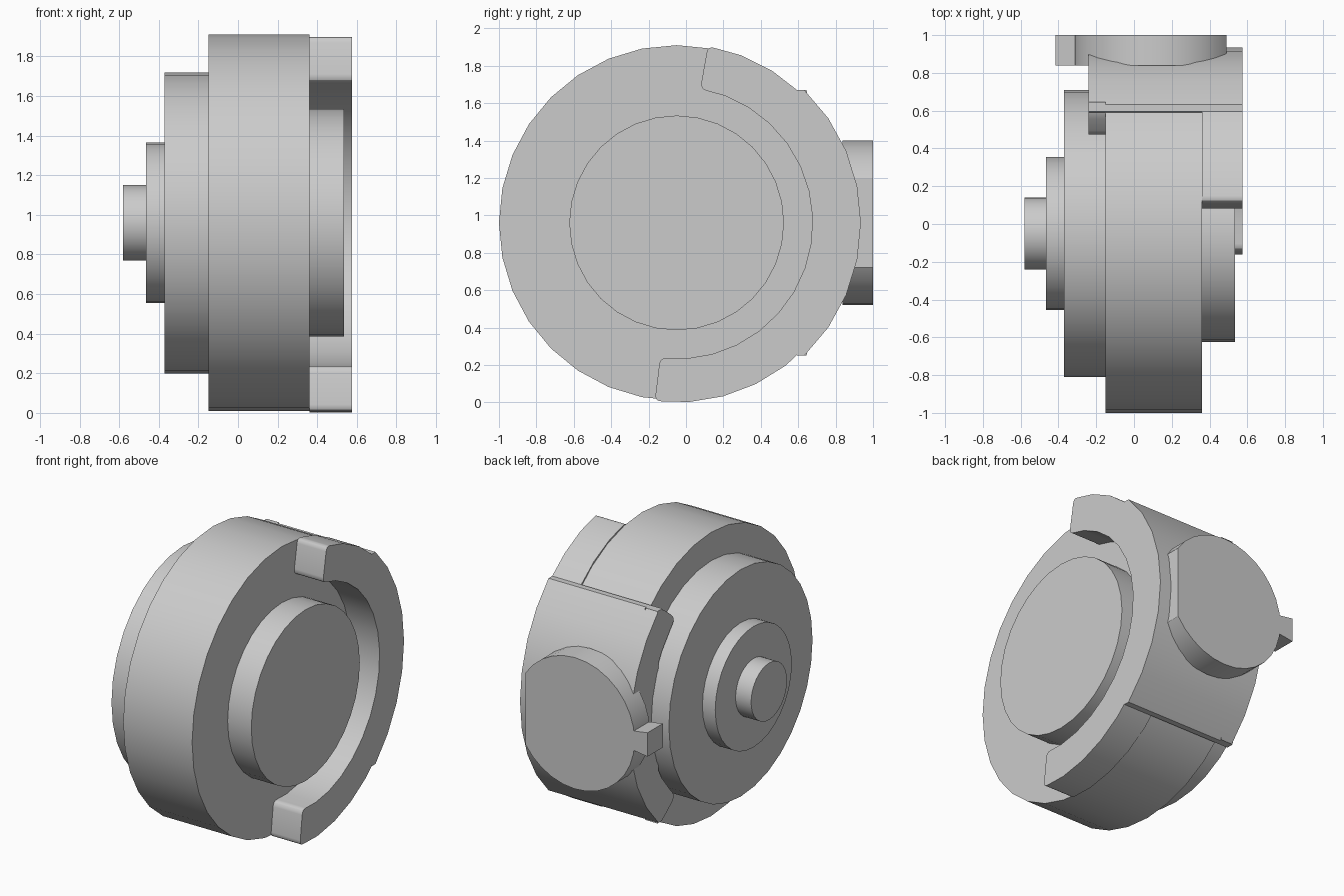
import bpy, bmesh
from math import cos, sin, radians, sqrt
from mathutils import Vector

cube = bpy.data.objects.get("Cube")
if cube:
    bpy.data.objects.remove(cube, do_unlink=True)

grey = bpy.data.materials.new("light_grey")
grey.use_nodes = True
grey.diffuse_color = (0.6, 0.6, 0.6, 1)
grey.node_tree.nodes["Principled BSDF"].inputs["Base Color"].default_value = (0.6, 0.6, 0.6, 1)

CY, CZ = -0.05, 0.96   # main axis, running along x


def prism(name, outline, start, end, axis="x"):
    """Extrude a closed 2D outline along x (outline is y, z) or y (outline is x, z)."""
    bm = bmesh.new()
    place = (lambda p, d: (d, p[0], p[1])) if axis == "x" else (lambda p, d: (p[0], d, p[1]))
    rings = [[bm.verts.new(place(p, d)) for p in outline] for d in (start, end)]
    bm.faces.new(rings[0])
    bm.faces.new(rings[1])
    n = len(outline)
    for i in range(n):
        j = (i + 1) % n
        bm.faces.new((rings[0][i], rings[0][j], rings[1][j], rings[1][i]))
    bmesh.ops.recalc_face_normals(bm, faces=bm.faces)
    mesh = bpy.data.meshes.new(name)
    bm.to_mesh(mesh)
    bm.free()
    mesh.materials.append(grey)
    obj = bpy.data.objects.new(name, mesh)
    bpy.context.collection.objects.link(obj)
    bpy.ops.object.select_all(action="DESELECT")
    obj.select_set(True)
    bpy.context.view_layer.objects.active = obj
    bpy.ops.object.shade_smooth_by_angle(angle=radians(25))
    return obj


def arc(r, a, b, n, cx=CY, cz=CZ):
    """Points on a circle from angle a to angle b in degrees, both included."""
    angles = [radians(a + (b - a) * i / n) for i in range(n + 1)]
    return [Vector((cx + r * cos(t), cz + r * sin(t))) for t in angles]


def fillet(before, corner, after, r):
    """Round one corner of an outline."""
    p = corner + (before - corner).normalized() * r
    q = corner + (after - corner).normalized() * r
    return [p * (1 - t) ** 2 + corner * 2 * t * (1 - t) + q * t * t
            for t in (0, 0.25, 0.5, 0.75, 1)]


def soften(points, corners, r):
    """Round the listed corners of a closed outline."""
    out = []
    for i, p in enumerate(points):
        if i in corners:
            out += fillet(points[i - 1], p, points[(i + 1) % len(points)], r)
        else:
            out.append(p)
    return out


# Stepped round body
for name, radius, x0, x1 in (
        ("main_disc", 0.95, -0.15, 0.36),
        ("rear_disc", 0.76, -0.37, -0.15),
        ("rear_step", 0.405, -0.465, -0.37),
        ("shaft_end", 0.19, -0.58, -0.465),
        ("face_disc", 0.574, 0.36, 0.535)):
    prism(name, arc(radius, 0, 360, 32)[:-1], x0, x1)

# C-shaped clamp on the face, with rounded ends
outer = arc(0.96, -97, 80, 16)
inner = arc(0.727, 80, -97, 16)
clamp = outer + inner
prism("face_clamp", soften(clamp, (0, 16, 17, 33), 0.035), 0.36, 0.575)

# Outer shell with a small flat ledge at each end
axis = Vector((CY, CZ))
ledge_top, ledge_low = axis + Vector((0.645, 0.71)), axis + Vector((0.645, -0.71))
shell_outer = arc(0.985, -46.1, 46.1, 8)
shell = shell_outer + [ledge_top] + arc(0.93, 47, -47, 8) + [ledge_low]
prism("outer_shell", shell, -0.24, 0.575)

# Rear lip of the shell, hooking around the rear disc
tip_top, tip_low = axis + Vector((0.505, 0.595)), axis + Vector((0.505, -0.595))
lip = shell_outer + [ledge_top, tip_top] + arc(0.775, 44, -44, 8) + [tip_low, ledge_low]
last = len(lip) - 1
prism("rear_lip", soften(lip, (9, 10, last - 1, last), 0.05), -0.24, -0.15)

# Round boss on the back with one flat side
BX, BR, FLAT = 0.12, 0.44, 0.37
boss = [p for p in arc(BR, 33, 327, 26, BX, CZ)]
half = sqrt(BR * BR - FLAT * FLAT)
boss = [Vector((BX + FLAT, CZ + half))] + boss + [Vector((BX + FLAT, CZ - half))]
prism("back_boss", boss, 0.838, 1.0, "y")

# Key tab at the side of the boss
tab = [(-0.28, CZ - 0.06), (-0.28, CZ + 0.06), (-0.415, CZ + 0.08), (-0.415, CZ - 0.08)]
prism("boss_tab", tab, 0.838, 1.0, "y")
